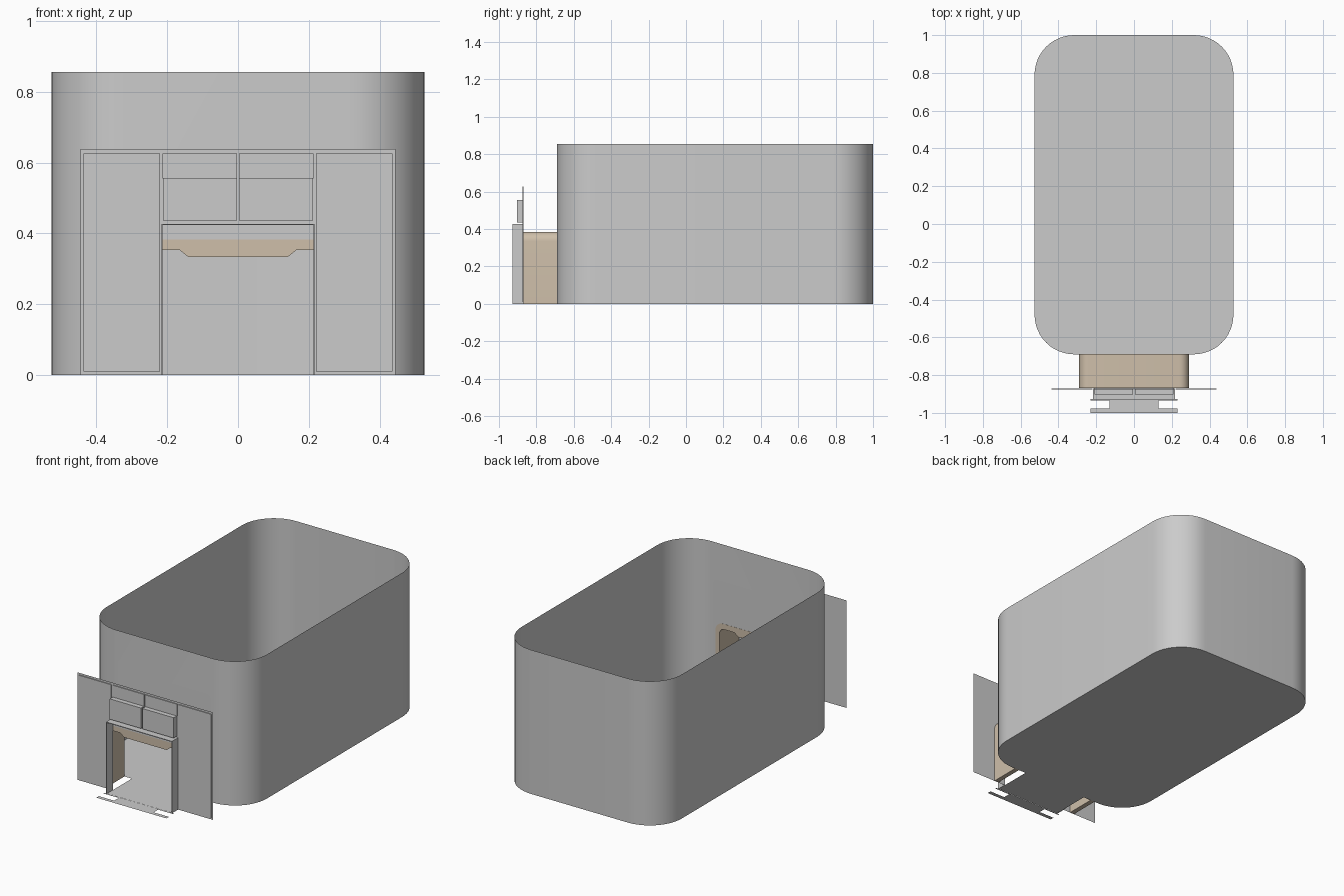
import bpy, bmesh, math

if "Cube" in bpy.data.objects:
    bpy.data.objects.remove(bpy.data.objects["Cube"])

beige = bpy.data.materials.new("beige")
beige.diffuse_color = (0.62, 0.52, 0.40, 1)
beige.use_nodes = True
beige.node_tree.nodes["Principled BSDF"].inputs["Base Color"].default_value = beige.diffuse_color


def finish(bm, name, mat=None, smooth=False):
    bmesh.ops.remove_doubles(bm, verts=bm.verts, dist=1e-5)
    bmesh.ops.recalc_face_normals(bm, faces=bm.faces)
    me = bpy.data.meshes.new(name)
    bm.to_mesh(me)
    bm.free()
    ob = bpy.data.objects.new(name, me)
    bpy.context.collection.objects.link(ob)
    if mat:
        me.materials.append(mat)
    if smooth:
        bpy.context.view_layer.objects.active = ob
        ob.select_set(True)
        bpy.ops.object.shade_smooth_by_angle(angle=math.radians(35))
        ob.select_set(False)
    return ob


def face(bm, pts):
    return bm.faces.new([bm.verts.new(p) for p in pts])


def box(name, x0, x1, y0, y1, z0, z1):
    bm = bmesh.new()
    f = face(bm, [(x0, y0, z0), (x1, y0, z0), (x1, y1, z0), (x0, y1, z0)])
    r = bmesh.ops.extrude_face_region(bm, geom=[f], use_keep_orig=True)
    bmesh.ops.translate(bm, vec=(0, 0, z1 - z0),
                        verts=[v for v in r["geom"] if isinstance(v, bmesh.types.BMVert)])
    return finish(bm, name)


def arc(cx, cy, r, a0, a1, n=12):
    return [(cx + r * math.cos(math.radians(a0 + (a1 - a0) * i / n)),
             cy + r * math.sin(math.radians(a0 + (a1 - a0) * i / n))) for i in range(n + 1)]


def arch(w, h, r):
    # left foot, over the top, to the right foot
    return [(-w, 0)] + arc(-w + r, h - r, r, 180, 90, 8) + arc(w - r, h - r, r, 90, 0, 8) + [(w, 0)]


# Open-topped tub with rounded corners and an arched opening in the front wall
W, YF, YB, H, R = 0.5265, -0.69, 1.0, 0.855, 0.21
outline = (arc(W - R, YF + R, R, -90, 0) + arc(W - R, YB - R, R, 0, 90)
           + arc(-W + R, YB - R, R, 90, 180) + arc(-W + R, YF + R, R, 180, 270))
outer = arch(0.29, 0.385, 0.05)
bm = bmesh.new()
face(bm, [(x, y, 0) for x, y in outline])
for (xa, ya), (xb, yb) in zip(outline, outline[1:]):
    if math.hypot(xa - xb, ya - yb) > 1e-5:
        face(bm, [(xa, ya, 0), (xb, yb, 0), (xb, yb, H), (xa, ya, H)])
c = W - R
face(bm, [(-c, YF, 0)] + [(x, YF, z) for x, z in outer] + [(c, YF, 0), (c, YF, H), (-c, YF, H)])
finish(bm, "tub", smooth=True)

# Arched tunnel lining with a lowered brow in the middle
PY = -0.87
inner = arch(0.262, 0.353, 0.03)
mid = len(inner) // 2
inner[mid:mid] = [(-0.165, 0.353), (-0.14, 0.333), (0.14, 0.333), (0.165, 0.353)]
ring = outer + inner[::-1]
bm = bmesh.new()
f = face(bm, [(x, PY + 0.001, z) for x, z in ring])
r = bmesh.ops.extrude_face_region(bm, geom=[f], use_keep_orig=True)
bmesh.ops.translate(bm, vec=(0, YF - PY, 0),
                    verts=[v for v in r["geom"] if isinstance(v, bmesh.types.BMVert)])
finish(bm, "tunnel", beige, smooth=True)

# Flat backing sheet with the doorway cut out
D = 0.213
bm = bmesh.new()
face(bm, [(x, PY, z) for x, z in [(-0.444, 0), (-D, 0), (-D, 0.383), (D, 0.383), (D, 0),
                                 (0.444, 0), (0.444, 0.638), (-0.444, 0.638)]])
finish(bm, "backing_sheet")

# Paired panels, bumpers and hood sides
for s, side in ((-1, "left"), (1, "right")):
    def pair(name, a, b, *rest):
        box(side + "_" + name, min(s * a, s * b), max(s * a, s * b), *rest)
    pair("panel", 0.22, 0.436, PY - 0.005, PY, 0.01, 0.626)
    pair("upper_panel", 0.003, 0.213, PY - 0.005, PY, 0.555, 0.626)
    pair("bumper", 0.004, 0.21, -0.903, PY, 0.435, 0.556)
    pair("hood_side", 0.213, 0.216, -0.928, PY, 0, 0.426)
box("hood_top", -0.216, 0.216, -0.928, PY, 0.423, 0.427)

# Threshold floor and front mat
bm = bmesh.new()
face(bm, [(-D, -0.925, 0.001), (D, -0.925, 0.001), (D, YF, 0.001), (-D, YF, 0.001)])
finish(bm, "threshold_floor")
half = [(0.23, -1), (0.23, -0.976), (0.13, -0.976), (0.13, -0.934), (0.23, -0.934), (0.23, -0.926)]
bm = bmesh.new()
face(bm, [(x, y, 0.001) for x, y in half] + [(-x, y, 0.001) for x, y in half[::-1]])
finish(bm, "front_mat")
